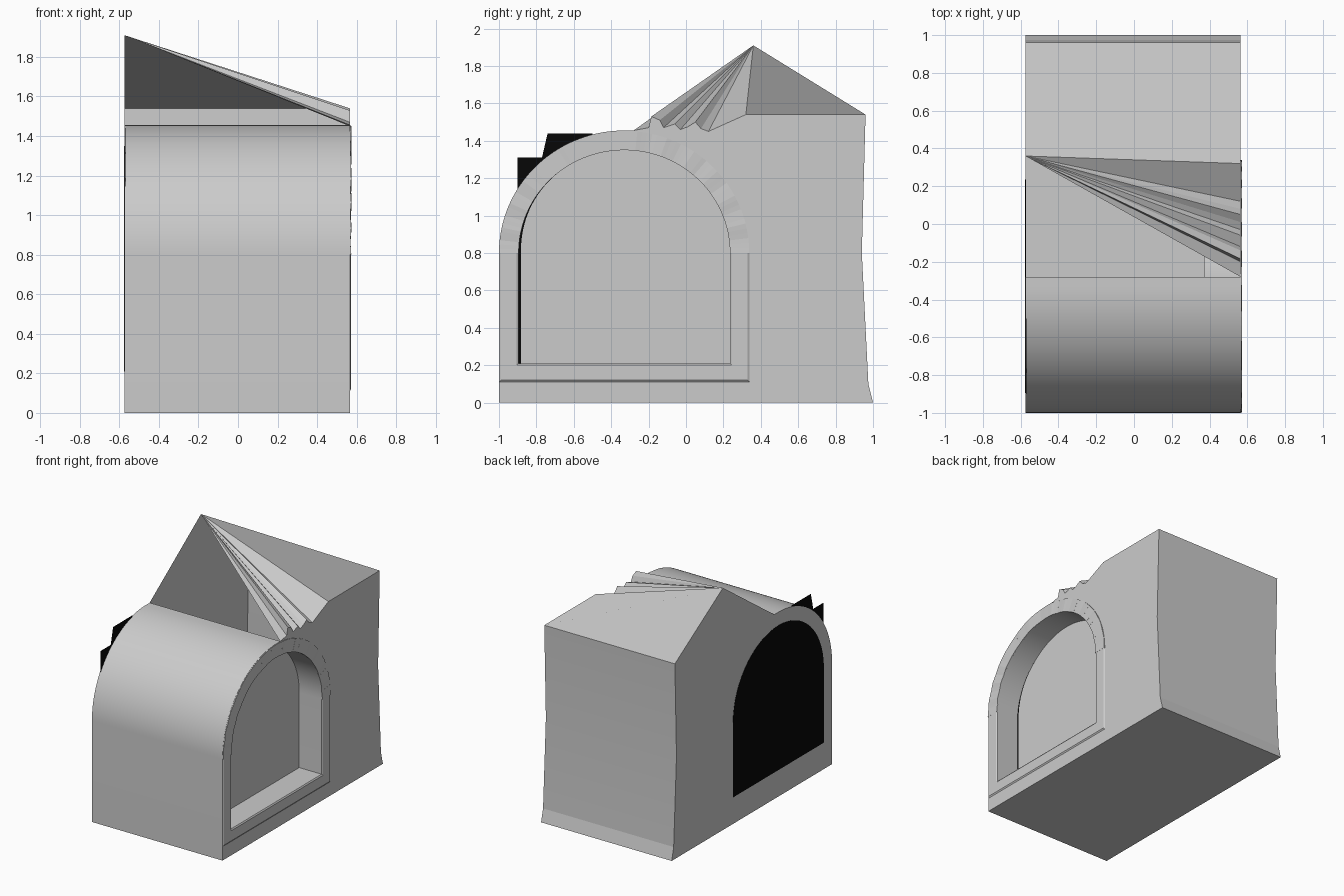
import bpy, bmesh, random
from math import sin, cos, pi, radians

if "Cube" in bpy.data.objects:
    bpy.data.objects.remove(bpy.data.objects["Cube"])

random.seed(4)
XF, XB, YC, SPRING = 0.565, -0.575, -0.33, 0.80   # front/back planes, arch centre


def arc(a, b, n, a0=180, a1=0):
    """Points (y, z) on the elliptical arch."""
    return [(YC + a * cos(radians(a0 + (a1 - a0) * i / n)),
             SPRING + b * sin(radians(a0 + (a1 - a0) * i / n))) for i in range(n + 1)]


def make(name, verts, faces, fix=True):
    bm = bmesh.new()
    vs = [bm.verts.new(v) for v in verts]
    for f in faces:
        bm.faces.new([vs[i] for i in f])
    if fix:
        bmesh.ops.recalc_face_normals(bm, faces=bm.faces)
    me = bpy.data.meshes.new(name)
    bm.to_mesh(me)
    bm.free()
    ob = bpy.data.objects.new(name, me)
    bpy.context.collection.objects.link(ob)
    return ob


def prism(name, prof, x0, x1):
    n = len(prof)
    verts = [(x, y, z) for x in (x0, x1) for y, z in prof]
    faces = [(i, (i + 1) % n, n + (i + 1) % n, n + i) for i in range(n)]
    return make(name, verts, faces + [tuple(range(n)), tuple(range(n, 2 * n))])


black = bpy.data.materials.new("black")
black.diffuse_color = (0.002, 0.002, 0.002, 1)
black.use_nodes = True
black.node_tree.nodes["Principled BSDF"].inputs["Base Color"].default_value = black.diffuse_color

# Main block: barrel-vaulted left half, roof fanning out from one rear apex
shared = [(1, 0), (-1, 0)] + arc(0.67, 0.655, 40, 180, 90) + [(-0.28, 1.455)]
right = [(0.96, 1.54), (0.94, 0.8), (0.975, 0.1)]
bumps = [(-0.2, 1.47), (-0.185, 1.53), (-0.14, 1.51), (-0.12, 1.47), (-0.06, 1.49),
         (-0.03, 1.46), (0.01, 1.475), (0.05, 1.50), (0.08, 1.465), (0.12, 1.45), (0.32, 1.54)]
back = shared + [(0.36, 1.91)] + right
front = shared + bumps + right
nb, ns, nk = len(back), len(shared), len(bumps)
verts = [(XB, y, z) for y, z in back] + [(XF, y, z) for y, z in front]
faces = [(i, i + 1, nb + i + 1, nb + i) for i in range(ns - 1)]
faces += [(ns, nb + i, nb + i + 1) for i in range(ns - 1, ns + nk - 1)]
faces.append((ns, nb + ns + nk - 1, nb + ns + nk, ns + 1))
for i in range(3):
    j = (ns + 1 + i + 1) % nb
    k = (ns + nk + i + 1) % len(front)
    faces.append((ns + 1 + i, nb + ns + nk + i, nb + k, j))
faces += [tuple(range(nb)), tuple(range(nb, nb + len(front)))]
body = make("wall_block", verts, faces)

# Arched window recess
opening = [(YC + 0.565, 0.21), (YC - 0.565, 0.21)] + arc(0.565, 0.55, 48)
cutter = prism("recess_cutter", opening, 0.37, 0.7)
mod = body.modifiers.new("recess", 'BOOLEAN')
mod.operation, mod.solver, mod.object = 'DIFFERENCE', 'EXACT', cutter
bpy.context.view_layer.objects.active = body
body.select_set(True)
bpy.ops.object.modifier_apply(modifier="recess")
bpy.data.objects.remove(cutter)
bpy.ops.object.shade_smooth_by_angle(angle=radians(9))

# Raised bevelled frame: jambs and sill
outer = [(-1, SPRING), (-1, 0.11), (0.34, 0.11), (0.34, SPRING)]
inner = [(YC - 0.565, SPRING), (YC - 0.565, 0.21), (YC + 0.565, 0.21), (YC + 0.565, SPRING)]
verts, faces = [], []
for t, x in ((0, XF), (0.1, XF + 0.007), (0.9, XF + 0.007), (1, XF)):
    verts += [(x, o[0] + (i[0] - o[0]) * t, o[1] + (i[1] - o[1]) * t)
              for o, i in zip(outer, inner)]
for r in range(3):
    faces += [(r * 4 + c, r * 4 + c + 1, r * 4 + c + 5, r * 4 + c + 4) for c in range(3)]
faces += [(0, 4, 8, 12), (3, 7, 11, 15)]
make("window_frame", verts, faces)

# Arch stones, each face tilted a little; a few long plain ones upper left
cuts = [180, 174, 168, 162, 156, 150, 144, 122, 108, 96, 84]
cuts += list(range(77, -1, -7))
verts, faces = [], []
for k, (a0, a1) in enumerate(zip(cuts, cuts[1:])):
    n = 6 if a0 - a1 > 12 else 3
    pin, pout = arc(0.565, 0.55, n, a0, a1), arc(0.668, 0.653, n, a0, a1)
    h = (0.003, 0.007)[::1 if k % 2 else -1]
    b = len(verts)
    for i in range(n + 1):
        x = XF + h[0] + (h[1] - h[0]) * i / n + random.uniform(0, 0.001)
        (yi, zi), (yo, zo) = pin[i], pout[i]
        verts += [(XF, yi, zi), (x, yi, zi), (x, yo, zo), (XF, yo, zo)]
    for i in range(n):
        p = b + 4 * i
        faces += [(p + c, p + (c + 1) % 4, p + 4 + (c + 1) % 4, p + 4 + c) for c in range(4)]
    faces += [(b, b + 1, b + 2, b + 3), tuple(b + 4 * n + c for c in range(4))]
make("arch_stones", verts, faces)

# Black panel filling the rear arch, and stepped pieces showing above the vault
panel = prism("rear_dark_panel", opening, XB - 0.002, XB + 0.002)
steps = [(-0.9, 1.1), (-0.9, 1.31), (-0.77, 1.31), (-0.74, 1.44), (-0.5, 1.44), (-0.5, 1.3)]
stubs = prism("stepped_dark_panel", steps, XB + 0.003, XB + 0.006)

# Thin dark gap along the left side of the recess
edge = [(YC - 0.565, 0.21)] + arc(0.565, 0.55, 16, 180, 130)
rim = [(y + 0.013 * (1 - max(0, z - SPRING) / 0.43), z) for y, z in edge]
m = len(edge)
gap = make("recess_gap", [(0.372, y, z) for y, z in edge + rim],
           [(i, m + i, m + i + 1, i + 1) for i in range(m - 1)], fix=False)
for ob in (panel, stubs, gap):
    ob.data.materials.append(black)
